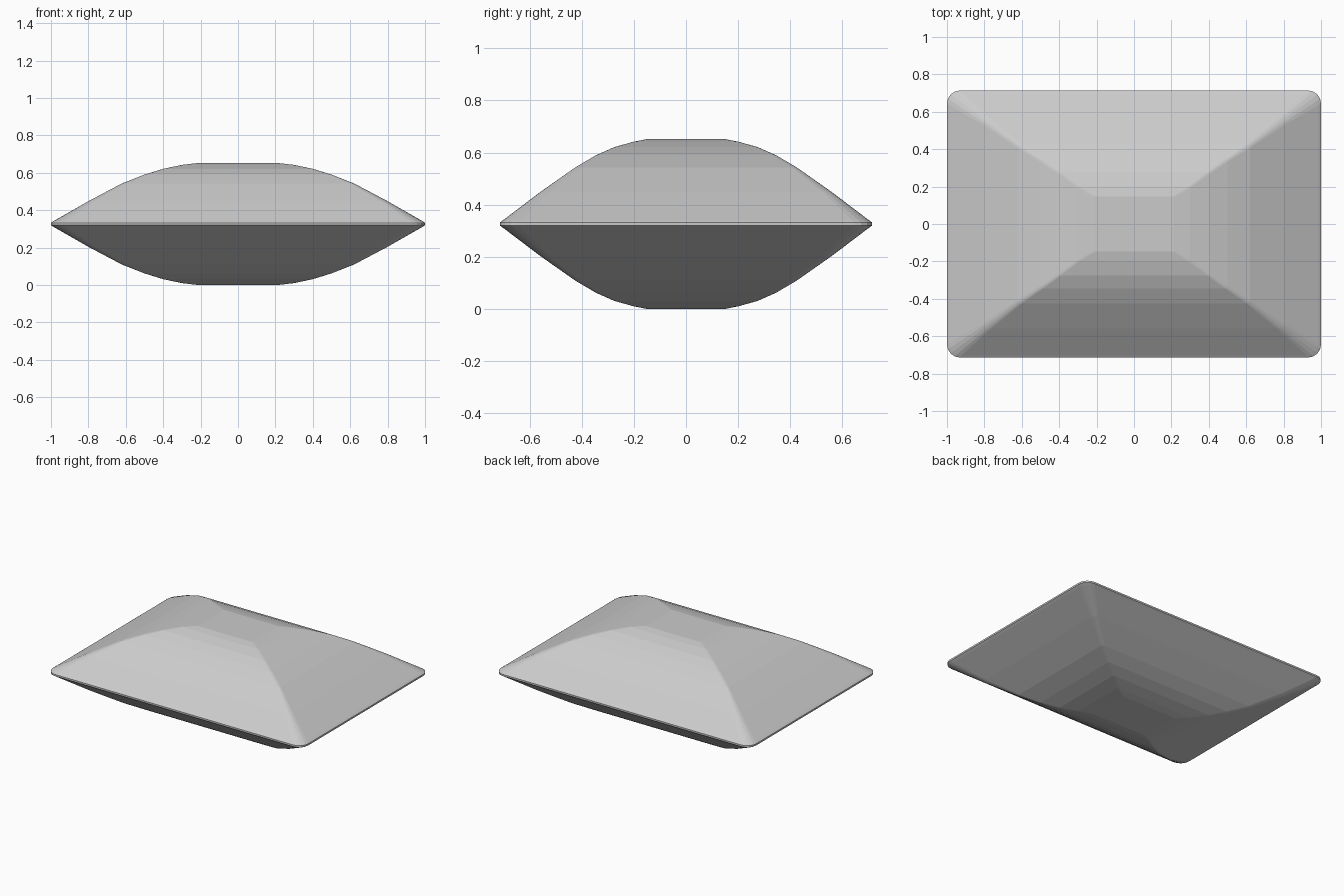
import bpy
import bmesh
from math import sin, cos, pi

cube = bpy.data.objects.get("Cube")
if cube:
    bpy.data.objects.remove(cube, do_unlink=True)

MID = 0.326      # height of the seam
SEGMENTS = 4     # facets per rounded corner

fabric = bpy.data.materials.new("light grey fabric")
fabric.use_nodes = True
colour = (0.6, 0.6, 0.6, 1)
fabric.diffuse_color = colour
fabric.node_tree.nodes["Principled BSDF"].inputs["Base Color"].default_value = colour

# Upper half, seam to crown: half width, half depth, rise, corner radius
half = [
    (1.0, 0.714, 0.006, 0.07),
    (0.985, 0.70, 0.016, 0.065),
    (0.80, 0.56, 0.122, 0.035),
    (0.62, 0.425, 0.217, 0.02),
    (0.50, 0.345, 0.264, 0.015),
    (0.40, 0.275, 0.295, 0.012),
    (0.30, 0.20, 0.316, 0.01),
    (0.215, 0.148, 0.326, 0.008),
]
# The lower half mirrors the upper one
rings = [(w, d, -z, r) for w, d, z, r in reversed(half)] + half


def rounded_ring(bm, w, d, z, r):
    verts = []
    for i, (sx, sy) in enumerate([(1, 1), (-1, 1), (-1, -1), (1, -1)]):
        for k in range(SEGMENTS + 1):
            a = (i + k / SEGMENTS) * pi / 2
            verts.append(bm.verts.new((sx * (w - r) + r * cos(a),
                                       sy * (d - r) + r * sin(a), MID + z)))
    return verts


# Cushion: stacked rounded rectangles joined into a closed skin
bm = bmesh.new()
loops = [rounded_ring(bm, *ring) for ring in rings]
for low, high in zip(loops, loops[1:]):
    n = len(low)
    for i in range(n):
        j = (i + 1) % n
        bm.faces.new((low[i], low[j], high[j], high[i]))
bm.faces.new(loops[-1])
bm.faces.new(list(reversed(loops[0])))
bmesh.ops.recalc_face_normals(bm, faces=bm.faces)

mesh = bpy.data.meshes.new("cushion")
bm.to_mesh(mesh)
bm.free()
mesh.materials.append(fabric)
cushion = bpy.data.objects.new("cushion", mesh)
bpy.context.collection.objects.link(cushion)
